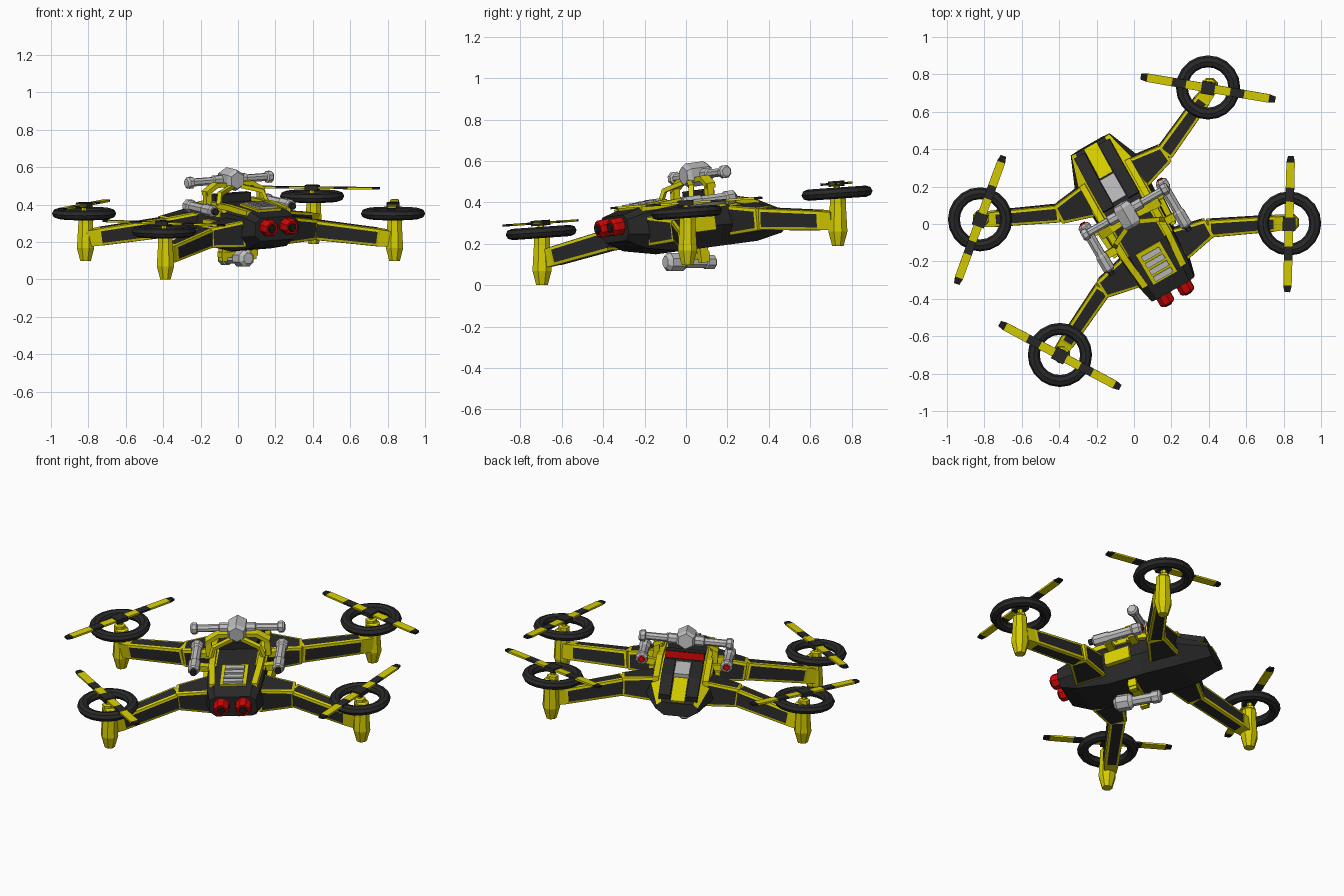
import bpy, bmesh, math
from mathutils import Vector, Matrix

if "Cube" in bpy.data.objects:
    bpy.data.objects.remove(bpy.data.objects["Cube"])

def material(name, r, g, b):
    m = bpy.data.materials.new(name)
    m.diffuse_color = (r, g, b, 1)
    m.use_nodes = True
    m.node_tree.nodes["Principled BSDF"].inputs["Base Color"].default_value = m.diffuse_color
    return m

YELLOW = material("yellow paint", 0.68, 0.62, 0.0)
DARK = material("charcoal", 0.022, 0.022, 0.023)
SILVER = material("silver metal", 0.52, 0.52, 0.53)
RED = material("red lens", 0.6, 0.002, 0.002)
BLACK = material("black rubber", 0.012, 0.012, 0.012)

# The whole frame is turned 30 degrees and pitched nose-down
TILT = (Matrix.Translation((0.008, 0, 0.3)) @ Matrix.Rotation(math.radians(7.6), 4, 'X')
        @ Matrix.Translation((0, 0, -0.3)) @ Matrix.Rotation(math.radians(30), 4, 'Z'))

def finish(name, bm, mats, M):
    bmesh.ops.recalc_face_normals(bm, faces=bm.faces[:])
    me = bpy.data.meshes.new(name)
    bm.to_mesh(me)
    bm.free()
    for m in mats:
        me.materials.append(m)
    ob = bpy.data.objects.new(name, me)
    bpy.context.collection.objects.link(ob)
    ob.matrix_world = M
    return ob

def loft(rings):
    """Skin equal-length point rings and cap both ends."""
    bm = bmesh.new()
    vs = [[bm.verts.new(p) for p in r] for r in rings]
    n = len(vs[0])
    for a, b in zip(vs, vs[1:]):
        for i in range(n):
            j = (i + 1) % n
            bm.faces.new((a[i], a[j], b[j], b[i]))
    bm.faces.new(vs[0][::-1])
    bm.faces.new(vs[-1])
    return bm

def frame(d):
    side = d.cross(Vector((0, 0, 1)))
    if side.length < 1e-3:
        side = Vector((1, 0, 0))
    side.normalize()
    return side, side.cross(d).normalized()

def beam(name, pts, sizes, mat, inset=None, M=TILT):
    """Rectangular bar along points, with optional inset dark panels."""
    pts = [Vector(p) for p in pts]
    if len(sizes) == 1:
        sizes = sizes * len(pts)
    s, u = frame((pts[-1] - pts[0]).normalized())
    bm = loft([[p + s * (w / 2 * a) + u * (h / 2 * b) for a, b in ((-1, -1), (1, -1), (1, 1), (-1, 1))]
               for p, (w, h) in zip(pts, sizes)])
    mats = [mat]
    if inset:
        mats.append(inset)
        bm.normal_update()
        sides = bm.faces[:-2]
        bmesh.ops.inset_individual(bm, faces=sides, thickness=0.019, depth=-0.003)
        for f in sides:
            f.material_index = 1
    return finish(name, bm, mats, M)

def turned(name, origin, axis, profile, sides, mat, M=TILT):
    """Solid of revolution: profile is (radius, distance along axis)."""
    d = Vector(axis).normalized()
    s, u = frame(d)
    rings = []
    for r, t in profile:
        rings.append([Vector(origin) + d * t + r * (s * math.cos(a) + u * math.sin(a))
                      for a in [2 * math.pi * (i + 0.5) / sides for i in range(sides)]])
    return finish(name, loft(rings), [mat], M)

# Body hull: station y, half widths, heights (bottom, middle, shoulder, top)
stations = [
    (-0.40, (.10, .135, .13, .10), (.255, .285, .355, .38)),
    (-0.30, (.115, .16, .15, .11), (.205, .27, .375, .405)),
    (-0.12, (.12, .17, .16, .11), (.17, .27, .38, .415)),
    (0.10, (.12, .18, .165, .11), (.17, .27, .37, .405)),
    (0.32, (.11, .19, .165, .11), (.17, .26, .325, .355)),
    (0.485, (.07, .12, .115, .09), (.195, .23, .25, .27))]
hull = loft([[(w, y, z) for w, z in zip(ws, zs)] + [(-w, y, z) for w, z in zip(ws[::-1], zs[::-1])]
             for y, ws, zs in stations])
hull.normal_update()
for f in hull.faces:
    c = f.calc_center_median()
    if -0.1 < c.y < 0.45 and 0.11 < abs(c.x) < 0.155 and c.z > 0.28:
        f.material_index = 1
finish("body_hull", hull, [DARK, YELLOW], TILT)

# Deck panels, vent and rear details
beam("vent_frame", [(0, -.32, .404), (0, -.13, .418)], [(.15, .02)], YELLOW)
for i in range(4):
    y = -.295 + i * .042
    beam("vent_slat", [(-.055, y, .416 + i * .003), (.055, y, .416 + i * .003)], [(.03, .022)], SILVER)
beam("rear_deck_stripe", [(0, .31, .358), (0, .482, .276)], [(.08, .018)], YELLOW)
beam("rear_deck_box", [(0, .17, .40), (0, .305, .37)], [(.085, .03)], SILVER)
beam("red_arch_back", [(-.105, .117, .43), (.105, .117, .43)], [(.006, .04)], RED)
beam("arch", [(-.11, .09, .43), (.11, .09, .43)], [(.05, .045)], DARK)
for sx in (-1, 1):
    beam("deck_rail", [(sx * .118, -.31, .395), (sx * .135, -.12, .408), (sx * .14, .12, .405), (sx * .14, .33, .348)],
         [(.034, .03)], YELLOW)
    beam("rear_deck_block", [(sx * .078, .15, .40), (sx * .078, .32, .362), (sx * .076, .465, .293)], [(.066, .035)], DARK)
    # Headlights
    turned("headlight", (sx * .062, -.385, .33), (0, -1, -.05), [(.036, 0), (.045, .01), (.045, .06), (.036, .072)], 8, RED)
    turned("headlight_lens", (sx * .062, -.456, .326), (0, -1, -.05), [(.026, 0), (.022, .008)], 8, BLACK)
    # Side guns
    turned("side_gun", (sx * .238, .15, .395), (0, -1, 0),
           [(.026, 0), (.036, .012), (.036, .05), (.028, .06), (.028, .19), (.034, .20), (.034, .28), (.026, .29)], 8, SILVER)
    turned("side_gun_rear_lens", (sx * .238, .15, .395), (0, 1, 0), [(.02, 0), (.016, .008)], 8, RED)
    turned("side_gun_muzzle", (sx * .238, -.14, .395), (0, -1, 0), [(.018, 0), (.018, .025)], 8, DARK)
    for y in (-.06, .08):
        beam("side_gun_bracket", [(sx * .14, y, .365), (sx * .235, y, .375)], [(.04, .035)], YELLOW)
    beam("side_plate", [(sx * .176, -.10, .29), (sx * .186, .05, .29)], [(.03, .08)], YELLOW)
    # Top gun legs and barrels
    beam("top_gun_leg_lower", [(sx * .165, .05, .38), (sx * .165, .06, .475)], [(.035, .035)], YELLOW)
    beam("top_gun_leg_upper", [(sx * .18, .06, .465), (sx * .11, .07, .505), (0, .08, .50)], [(.05, .025)], YELLOW)
    beam("top_gun_front_strut", [(sx * .15, -.04, .41), (sx * .13, -.02, .47), (sx * .03, .03, .495)], [(.025, .022)], YELLOW)
    turned("top_gun_barrel", (sx * .04, .11, .522), (sx, 0, 0),
           [(.03, 0), (.03, .06), (.022, .065), (.022, .185), (.033, .19), (.033, .215), (.024, .225)], 8, SILVER)
    # Belly gun brackets
    beam("belly_bracket", [(sx * .09, .02, .19), (sx * .09, .02, .10)], [(.03, .045)], YELLOW)

turned("top_gun_core", (0, .02, .528), (0, 1, 0), [(.045, 0), (.058, .02), (.058, .12), (.045, .14)], 6, SILVER)

# Belly gun, pointing backwards
I = Matrix.Identity(4)
turned("belly_gun", (.055, -.10, .112), (-.5, .866, 0),
       [(.03, 0), (.048, .02), (.048, .09), (.03, .11), (.03, .22), (.037, .225), (.037, .265), (.026, .275)], 8, SILVER, I)
beam("belly_mount", [(-.11, .02, .135), (.11, .02, .135)], [(.05, .03)], YELLOW)

# Arms: flared root brackets, panelled beams and plain yellow ends
for sx in (-1, 1):
    for tag, y0, y1, y2 in (("front", -.21, -.215, -.405), ("rear", .235, .25, .42)):
        a, b = Vector((sx * .32, y1, .272)), Vector((sx * .70, y2, .218))
        m = a.lerp(b, .85)
        beam(tag + "_arm_root", [(sx * .14, y0, .285), (sx * .33, y1, .272)], [(.18, .14), (.10, .105)], YELLOW, DARK)
        beam(tag + "_arm", [a, m], [(.088, .10), (.078, .09)], YELLOW, DARK)
        beam(tag + "_arm_end", [m, b], [(.078, .09), (.07, .085)], YELLOW)

# Rotor units: pod, guard ring, hub and two-colour propeller
rotors = [("front_left", -.396, -.70, 0, -28), ("front_right", .829, .003, .097, 88.5),
          ("rear_left", -.823, .025, .097, 70), ("rear_right", .396, .73, .19, -9.7)]
for tag, x, y, z, ang in rotors:
    M = (Matrix.Translation((x, y, z + .255)) @ Matrix.Rotation(math.radians(4), 4, 'X'))
    # Pods hang almost upright
    N = Matrix.Translation((x, y, z + .26))
    turned(tag + "_pod", (.008, .004, -.26), (0, 0, 1),
           [(.03, 0), (.05, .07), (.042, .20), (.042, .235), (.03, .245)], 8, YELLOW, N)
    turned(tag + "_shaft", (0, 0, -.02), (0, 0, 1), [(.032, 0), (.032, .025), (.016, .03), (.016, .06)], 6, YELLOW, M)
    # Guard ring
    bpy.ops.mesh.primitive_torus_add(major_segments=20, minor_segments=8, major_radius=.14, minor_radius=.032)
    ring = bpy.context.object
    ring.name = tag + "_guard_ring"
    ring.data.materials.append(DARK)
    ring.matrix_world = M @ Matrix.Diagonal((1, 1, .85, 1))
    # Propeller
    P = M @ Matrix.Translation((0, 0, .046)) @ Matrix.Rotation(math.radians(ang), 4, 'Z')
    beam(tag + "_hub", [(-.036, 0, 0), (.036, 0, 0)], [(.068, .026)], DARK, None, P)
    for sx in (-1, 1):
        rs = [.03, .12, .195, .33, .365]
        ws = [.046, .046, .046, .045, .03]
        for i, m in enumerate((YELLOW, DARK, YELLOW, BLACK)):
            beam(tag + "_blade", [(sx * rs[i], 0, 0), (sx * rs[i + 1], 0, 0)],
                 [(ws[i], .011), (ws[i + 1], .011)], m, None, P)
